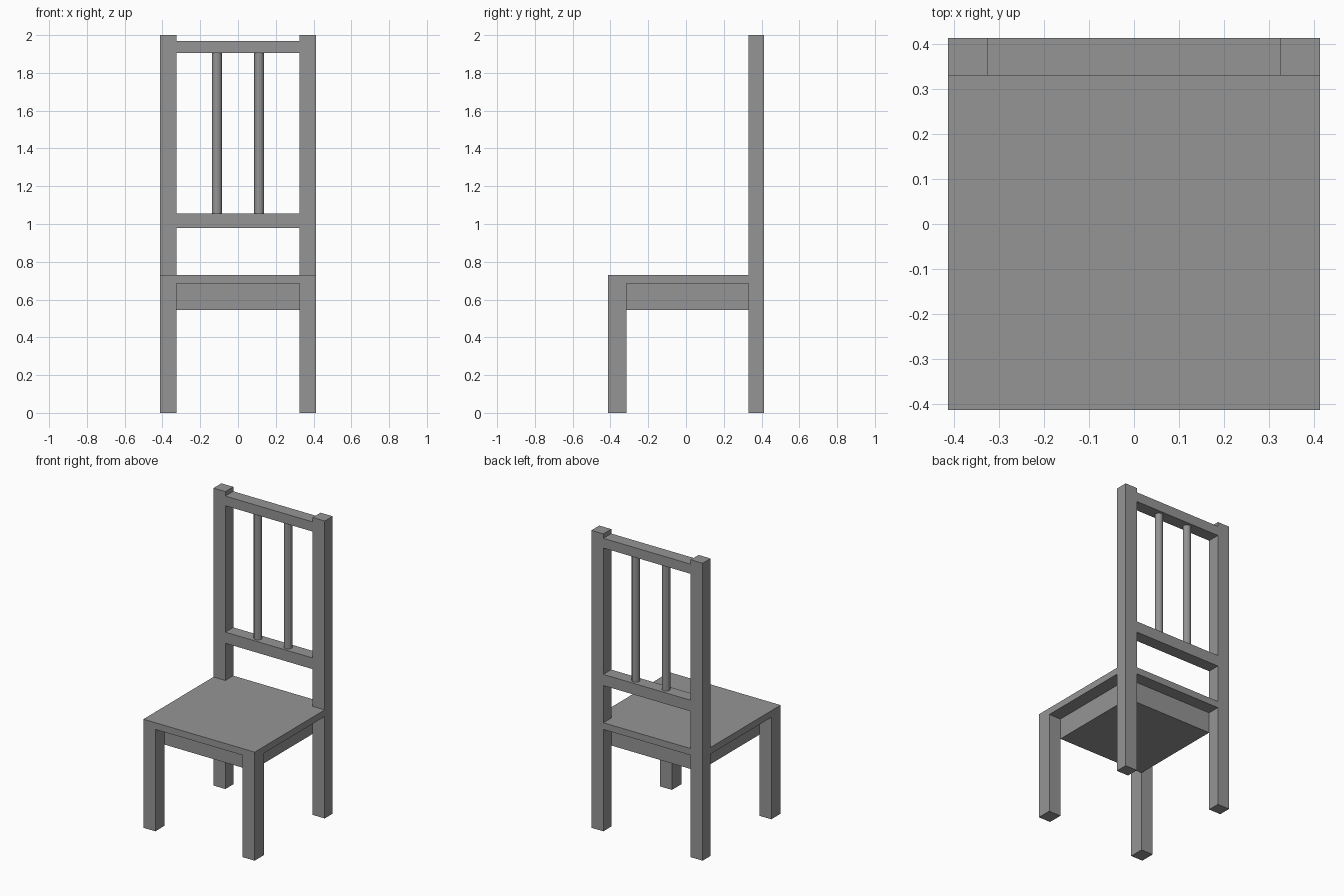
import bpy
import bmesh
from mathutils import Vector

if "Cube" in bpy.data.objects:
    bpy.data.objects.remove(bpy.data.objects["Cube"], do_unlink=True)

# Single plain grey finish
GREY = (0.3, 0.3, 0.3, 1.0)
mat = bpy.data.materials.new("plain grey")
mat.use_nodes = True
mat.diffuse_color = GREY
mat.node_tree.nodes["Principled BSDF"].inputs["Base Color"].default_value = GREY


def add_object(name, bm):
    mesh = bpy.data.meshes.new(name)
    bm.to_mesh(mesh)
    bm.free()
    mesh.materials.append(mat)
    obj = bpy.data.objects.new(name, mesh)
    bpy.context.collection.objects.link(obj)
    return obj


def box(name, low, high):
    low, high = Vector(low), Vector(high)
    bm = bmesh.new()
    bmesh.ops.create_cube(bm, size=1)
    bmesh.ops.scale(bm, vec=high - low, verts=bm.verts)
    bmesh.ops.translate(bm, vec=(low + high) / 2, verts=bm.verts)
    return add_object(name, bm)


def rod(name, x, y, bottom, top, radius):
    bm = bmesh.new()
    bmesh.ops.create_cone(bm, cap_ends=True, segments=12, radius1=radius,
                          radius2=radius, depth=top - bottom)
    bmesh.ops.translate(bm, vec=(x, y, (bottom + top) / 2), verts=bm.verts)
    return add_object(name, bm)


HALF = 0.414          # outer half width and depth
INNER = 0.325         # inner faces of the legs
FRONT_INNER = -0.315  # back of the front legs
BACK_INNER = 0.33     # front of the back posts
SEAT_LOW, SEAT_TOP = 0.685, 0.73

# Legs and tall back posts on both sides
for side, sign in (("left", 1), ("right", -1)):
    x0, x1 = sorted((sign * INNER, sign * HALF))
    box(side + "_front_leg", (x0, -HALF, 0), (x1, FRONT_INNER, SEAT_LOW))
    box(side + "_back_post", (x0, BACK_INNER, 0), (x1, HALF, 2))
    rod(side + "_back_spindle", sign * 0.112, 0.372, 1.05, 1.91, 0.026)

# Seat board, its rear edge between the posts, and the block below
box("seat", (-HALF, -HALF, SEAT_LOW), (HALF, BACK_INNER, SEAT_TOP))
box("seat_rear_edge", (-INNER, BACK_INNER, SEAT_LOW), (INNER, HALF, SEAT_TOP))
box("seat_apron", (-INNER, FRONT_INNER, 0.545), (INNER, BACK_INNER, SEAT_LOW))

# Backrest rails
for name, low, high in (("lower_back_rail", 0.98, 1.055),
                        ("top_back_rail", 1.905, 1.97)):
    box(name, (-INNER, BACK_INNER, low), (INNER, HALF, high))
